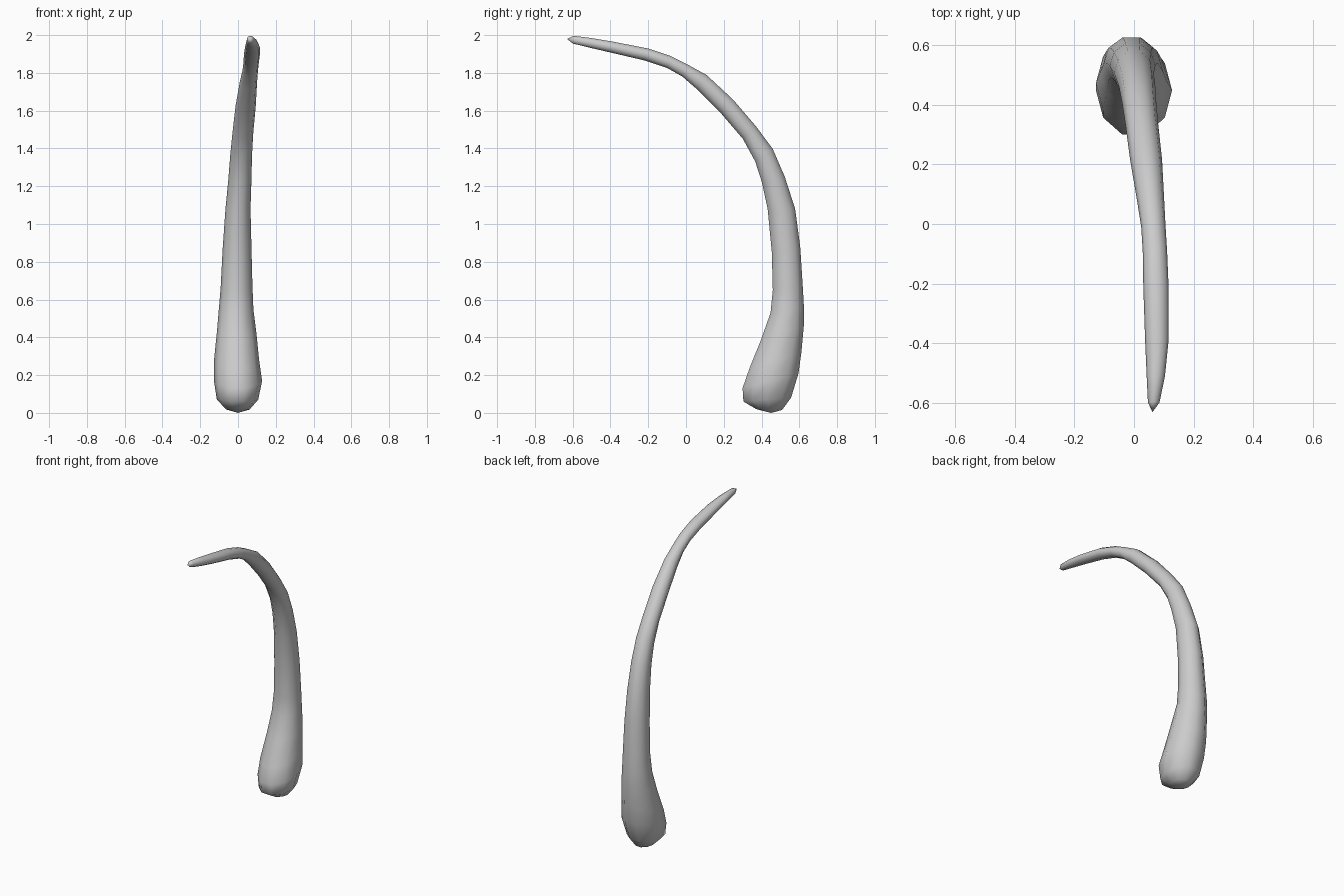
import bpy
import bmesh
from math import cos, sin, pi
from mathutils import Vector

default_cube = bpy.data.objects.get("Cube")
if default_cube:
    bpy.data.objects.remove(default_cube, do_unlink=True)

SIDES = 10

# Cross-sections from the foot to the tip:
# inner y, inner z, outer y, outer z, lowest x, highest x
SECTIONS = [
    (.37, .02, .51, .015, -.06, .06),
    (.30, .06, .56, .08, -.11, .105),
    (.295, .13, .6, .21, -.125, .125),
    (.33, .23, .615, .32, -.125, .11),
    (.395, .39, .627, .46, -.11, .095),
    (.445, .53, .627, .56, -.1, .08),
    (.457, .65, .62, .68, -.09, .075),
    (.452, .85, .607, .88, -.08, .07),
    (.43, 1.08, .58, 1.08, -.065, .065),
    (.4, 1.22, .525, 1.25, -.05, .07),
    (.365, 1.33, .46, 1.4, -.04, .073),
    (.3, 1.45, .37, 1.52, -.028, .08),
    (.18, 1.59, .25, 1.66, -.012, .093),
    (.06, 1.71, .11, 1.79, .01, .1),
    (-.02, 1.78, 0, 1.85, .025, .105),
    (-.1, 1.825, -.08, 1.89, .03, .11),
    (-.22, 1.865, -.2, 1.93, .032, .115),
    (-.4, 1.907, -.38, 1.965, .038, .115),
    (-.52, 1.935, -.5, 1.985, .043, .103),
    (-.6, 1.955, -.595, 1.997, .047, .085),
]
FOOT_END = (0, .45, 0)
TIP_END = (.062, -.63, 1.98)


def add_ring(bm, section):
    """Add an elliptical loop spanning the inner and outer edge points."""
    inner_y, inner_z, outer_y, outer_z, low_x, high_x = section
    inner = Vector((0, inner_y, inner_z))
    outer = Vector((0, outer_y, outer_z))
    centre = (inner + outer) / 2
    centre.x = (low_x + high_x) / 2
    depth = (outer - inner) / 2
    width = Vector(((high_x - low_x) / 2, 0, 0))
    angles = [2 * pi * i / SIDES for i in range(SIDES)]
    return [bm.verts.new(centre + width * cos(a) * 1.02 + depth * sin(a) * 1.02)
            for a in angles]


def cap(bm, ring, point):
    """Close a loop with a fan of triangles around an end point."""
    end = bm.verts.new(point)
    for i, vert in enumerate(ring):
        bm.faces.new((vert, ring[(i + 1) % SIDES], end))


# Tapering curved stem, skinned from foot to tip
bm = bmesh.new()
rings = [add_ring(bm, section) for section in SECTIONS]
for lower, upper in zip(rings, rings[1:]):
    for i in range(SIDES):
        j = (i + 1) % SIDES
        bm.faces.new((lower[i], lower[j], upper[j], upper[i]))
cap(bm, rings[0], FOOT_END)
cap(bm, rings[-1], TIP_END)
bmesh.ops.recalc_face_normals(bm, faces=bm.faces[:])

mesh = bpy.data.meshes.new("curved_stem")
bm.to_mesh(mesh)
bm.free()
mesh.shade_smooth()
stem = bpy.data.objects.new("curved_stem", mesh)
bpy.context.scene.collection.objects.link(stem)

# Plain grey surface
grey = bpy.data.materials.new("plain_grey")
grey.use_nodes = True
colour = (.6, .6, .6, 1)
grey.diffuse_color = colour
grey.node_tree.nodes["Principled BSDF"].inputs["Base Color"].default_value = colour
mesh.materials.append(grey)
